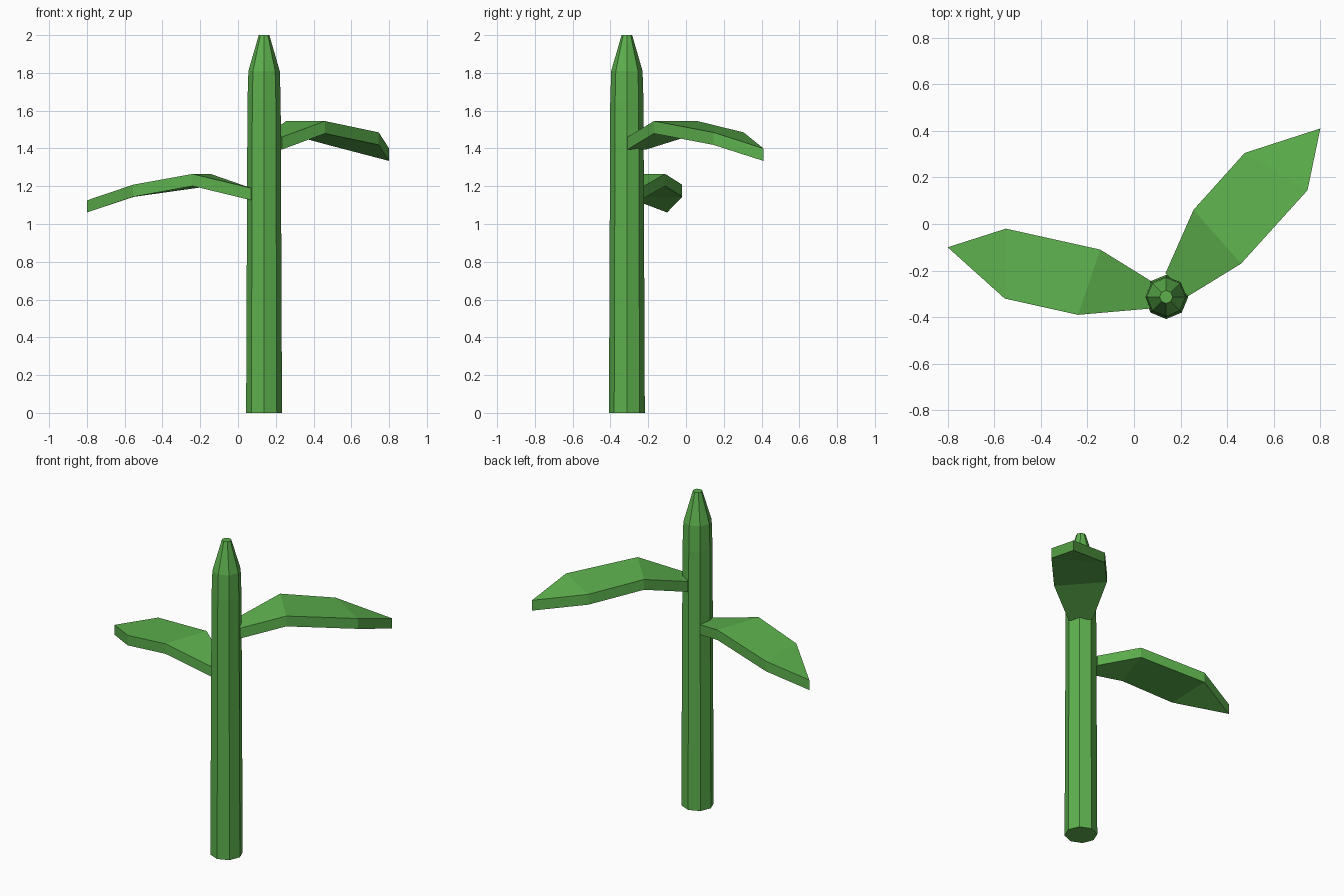
import bpy, bmesh, math

if "Cube" in bpy.data.objects:
    bpy.data.objects.remove(bpy.data.objects["Cube"])

green = bpy.data.materials.new("leaf green")
green.diffuse_color = (0.11, 0.44, 0.075, 1)
green.use_nodes = True
green.node_tree.nodes["Principled BSDF"].inputs["Base Color"].default_value = green.diffuse_color


def finish(name, bm):
    bmesh.ops.recalc_face_normals(bm, faces=bm.faces[:])
    mesh = bpy.data.meshes.new(name)
    bm.to_mesh(mesh)
    bm.free()
    mesh.materials.append(green)
    ob = bpy.data.objects.new(name, mesh)
    bpy.context.collection.objects.link(ob)
    return ob


def stem(name, cx, cy, profile, sides=8):
    """Lathe a (radius, height) profile with flat sides."""
    bm = bmesh.new()
    rings = [[bm.verts.new((cx + r * math.cos(2 * math.pi * i / sides),
                            cy + r * math.sin(2 * math.pi * i / sides), z))
              for i in range(sides)] for r, z in profile]
    for a, b in zip(rings, rings[1:]):
        for i in range(sides):
            j = (i + 1) % sides
            bm.faces.new((a[i], a[j], b[j], b[i]))
    bm.faces.new(rings[0])
    bm.faces.new(rings[-1])
    return finish(name, bm)


def leaf(name, sections, tip, thick):
    """Creased blade: each section is (left xy, right xy, top z), ending in a point."""
    bm = bmesh.new()
    layers = []
    for dz in (0, -thick):
        layers.append([(bm.verts.new((*l, z + dz)), bm.verts.new((*r, z + dz)))
                       for l, r, z in sections])
        point = bm.verts.new((tip[0], tip[1], tip[2] + dz))
        layers[-1].append((point, point))
    for layer in layers:                       # upper and lower surfaces
        for (l0, r0), (l1, r1) in zip(layer, layer[1:]):
            bm.faces.new((l0, r0, r1) if l1 is r1 else (l0, r0, r1, l1))
    top, bottom = layers
    for side in (0, 1):                        # rim
        for k in range(len(top) - 1):
            bm.faces.new((top[k][side], top[k + 1][side],
                          bottom[k + 1][side], bottom[k][side]))
    bm.faces.new((*top[0], bottom[0][1], bottom[0][0]))   # base end
    return finish(name, bm)


# Stem with tapered top
stem("stem", 0.138, -0.313,
     [(0.095, 0), (0.088, 1.65), (0.083, 1.81), (0.028, 2.0)])

# Higher leaf, pointing back right
leaf("upper_leaf",
     [((0.135, -0.212), (0.232, -0.31), 1.46),
      ((0.255, 0.06), (0.46, -0.17), 1.545),
      ((0.475, 0.305), (0.745, 0.145), 1.485)],
     (0.80, 0.41, 1.40), 0.066)

# Lower leaf, pointing left
leaf("lower_leaf",
     [((0.07, -0.363), (0.07, -0.243), 1.19),
      ((-0.24, -0.39), (-0.145, -0.11), 1.265),
      ((-0.555, -0.32), (-0.55, -0.02), 1.208)],
     (-0.80, -0.10, 1.125), 0.064)
